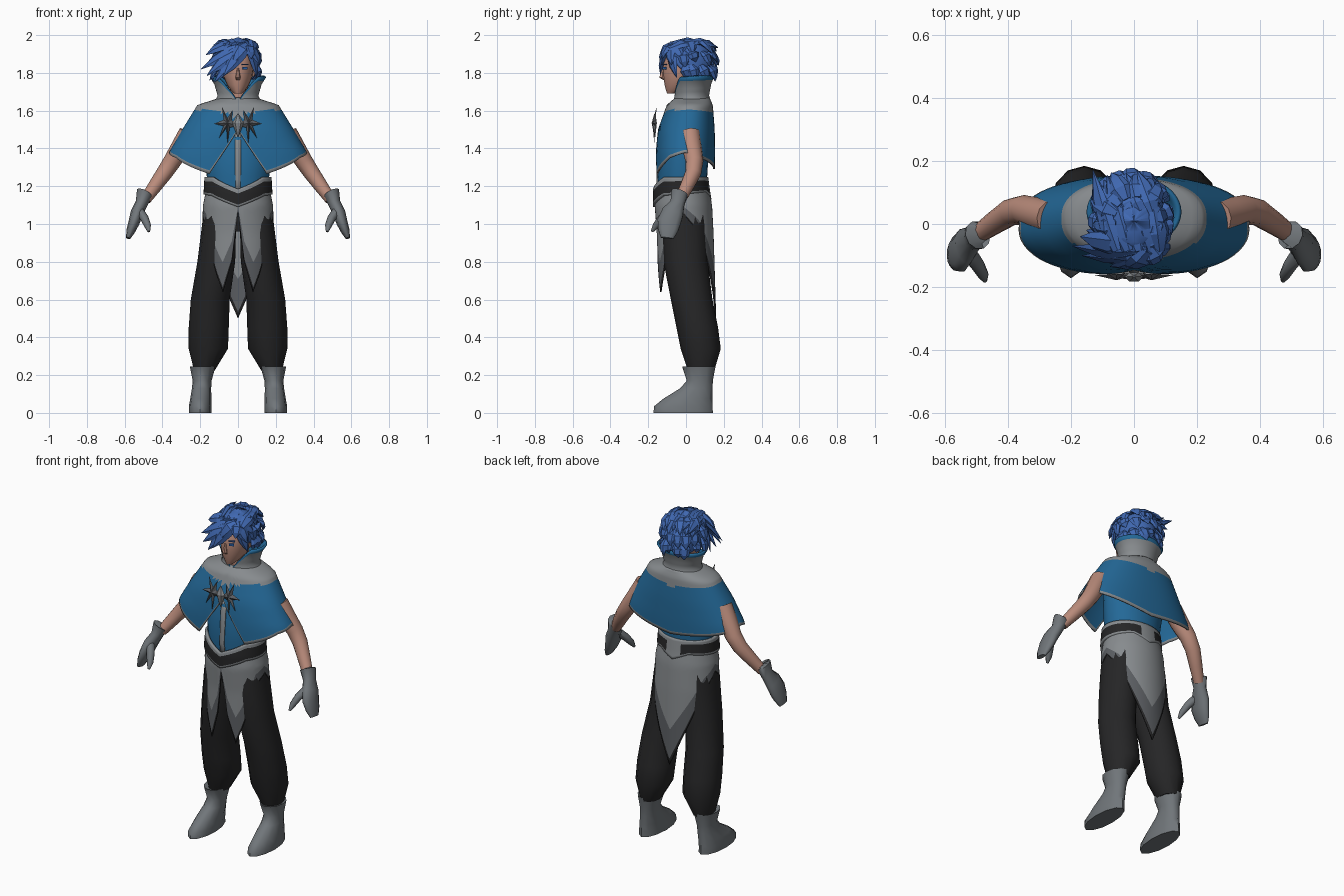
import bpy, bmesh, math, random
from mathutils import Vector, Matrix

random.seed(4)
if "Cube" in bpy.data.objects:
    bpy.data.objects.remove(bpy.data.objects["Cube"])


def material(name, rgb):
    m = bpy.data.materials.new(name)
    m.use_nodes = True
    col = [(c / 255) ** 2.2 for c in rgb] + [1]
    m.diffuse_color = col
    bsdf = m.node_tree.nodes["Principled BSDF"]
    bsdf.inputs["Base Color"].default_value = col
    bsdf.inputs["Roughness"].default_value = 0.8
    return m


BLUE = material("cape blue", (40, 104, 150))
HAIR = material("hair blue", (66, 104, 176))
LIGHT = material("light grey", (134, 138, 141))
GREY = material("mid grey", (92, 95, 99))
LEATHER = material("glove grey", (112, 117, 121))
BLACK = material("black cloth", (42, 42, 43))
SKIN = material("skin", (184, 138, 122))
EYE = material("eye blue", (50, 110, 190))


def finish(name, bm, mats, angle=45, thick=0):
    me = bpy.data.meshes.new(name)
    bm.to_mesh(me)
    bm.free()
    for m in mats:
        me.materials.append(m)
    for p in me.polygons:
        p.use_smooth = True
    me.set_sharp_from_angle(angle=math.radians(angle))
    ob = bpy.data.objects.new(name, me)
    bpy.context.collection.objects.link(ob)
    if thick:
        mod = ob.modifiers.new("thickness", "SOLIDIFY")
        mod.thickness = thick
    return ob


def interp(keys, v):
    """Piecewise linear lookup; each key is (position, value, ...)."""
    keys = sorted(keys)
    if v <= keys[0][0]:
        return keys[0][1:]
    for a, b in zip(keys, keys[1:]):
        if v <= b[0]:
            f = (v - a[0]) / (b[0] - a[0])
            return tuple(p + (q - p) * f for p, q in zip(a[1:], b[1:]))
    return keys[-1][1:]


def on_shell(radii, deg, z, power=1):
    """Point at an angle from the front; radii keys are (z, rx, ry, y)."""
    rx, ry, cy = interp(radii, z)
    s, c = math.sin(math.radians(deg)), math.cos(math.radians(deg))
    s, c = (math.copysign(abs(k) ** power, k) for k in (s, c))
    return Vector((rx * s, cy - ry * c, z))


def shell(name, radii, top, bottom, rows, mats, rule, start=0, end=360, power=1, thick=0.008):
    """Cloth wrapped round the body, with hem heights keyed by angle."""
    bm = bmesh.new()
    grid = []
    for d in range(start, end + 1, 5):
        fold = abs((d + 180) % 360 - 180)
        hi, lo = interp(top, fold)[0], interp(bottom, fold)[0]
        grid.append([bm.verts.new(on_shell(radii, d, hi + (lo - hi) * t, power)) for t in rows])
    for a, b in zip(grid, grid[1:]):
        for i in range(len(rows) - 1):
            f = bm.faces.new((a[i], a[i + 1], b[i + 1], b[i]))
            f.material_index = rule((rows[i] + rows[i + 1]) / 2, f.calc_center_median())
    if end - start == 360:
        bmesh.ops.remove_doubles(bm, verts=bm.verts, dist=0.0001)
    return finish(name, bm, mats, thick=thick)


def tube(name, rings, mat, n=12, flat=False, ref=(0, 1, 0), side=1, angle=45):
    """Closed loft through rings (x, y, z, half width, half depth)."""
    bm = bmesh.new()
    pts = [Vector((r[0] * side, r[1], r[2])) for r in rings]
    loops = []
    for i, r in enumerate(rings):
        u, v = Vector((1, 0, 0)), Vector((0, 1, 0))
        if not flat:
            t = (pts[min(i + 1, len(pts) - 1)] - pts[max(i - 1, 0)]).normalized()
            u = t.cross(Vector(ref)).normalized()
            v = t.cross(u)
        turns = [2 * math.pi * k / n for k in range(n)]
        loops.append([bm.verts.new(pts[i] + u * r[3] * math.cos(a) + v * r[4] * math.sin(a)) for a in turns])
    for a, b in zip(loops, loops[1:]):
        for k in range(n):
            bm.faces.new((a[k], a[(k + 1) % n], b[(k + 1) % n], b[k]))
    bm.faces.new(loops[0])
    bm.faces.new(loops[-1])
    bmesh.ops.recalc_face_normals(bm, faces=bm.faces)
    return finish(name, bm, [mat], angle)


def plate(name, loc, size, turn, mat):
    bm = bmesh.new()
    m = Matrix.Translation(loc) @ Matrix.Rotation(turn, 4, "Z") @ Matrix.Diagonal((*size, 1))
    bmesh.ops.create_cube(bm, size=1, matrix=m)
    return finish(name, bm, [mat])


def steps(n):
    return [i / n for i in range(n + 1)]


# Limbs, gloves and boots
for s, tag in ((1, "left"), (-1, "right")):
    tube(tag + "_trouser", [(.09, -.01, 1.12, .085, .11), (.1, -.01, 1, .09, .12), (.115, -.002, .8, .1, .117),
         (.147, .03, .6, .103, .11), (.155, .06, .45, .106, .11), (.157, .078, .34, .104, .106),
         (.178, .08, .225, .055, .07)], BLACK, flat=True, side=s)
    tube(tag + "_boot", [(.185, .068, .235, .05, .07), (.187, .068, .245, .068, .088), (.19, .073, .17, .05, .069),
         (.193, .055, .13, .051, .086), (.197, .01, .075, .056, .13), (.2, -.014, .035, .06, .155),
         (.2, -.015, 0, .06, .157)], LEATHER, flat=True, side=s, angle=60)
    tube(tag + "_arm", [(.26, .02, 1.48, .055, .055), (.3, .03, 1.41, .053, .053), (.35, .045, 1.33, .047, .047),
         (.39, .038, 1.27, .043, .043), (.44, .005, 1.2, .037, .037), (.49, -.03, 1.13, .03, .03)], SKIN, side=s)
    tube(tag + "_glove", [(.49, -.03, 1.15, .03, .035), (.495, -.035, 1.165, .044, .047), (.51, -.045, 1.11, .033, .04),
         (.535, -.07, 1.06, .034, .06), (.55, -.09, 1.01, .03, .065), (.567, -.095, .965, .024, .055),
         (.582, -.1, .925, .012, .035)], LEATHER, n=10, side=s, angle=60)
    tube(tag + "_thumb", [(.525, -.09, 1.07, .025, .025), (.495, -.13, 1.03, .022, .022),
         (.478, -.16, .99, .018, .018), (.472, -.18, .96, .007, .007)], LEATHER, n=8, side=s)

# Tunic with its centre stripe
TUNIC = [(1.12, .16, .125, -.015), (1.25, .165, .132, -.02), (1.45, .19, .13, -.005), (1.6, .14, .09, .03)]
tube("tunic", [(0, y, z, rx, ry) for z, rx, ry, y in TUNIC], BLUE, n=24, flat=True)
STRIPE = [(z, rx, ry + .006, y) for z, rx, ry, y in TUNIC]
shell("tunic_stripe", STRIPE, [(0, 1.52)], [(0, 1.14)], steps(4), [LIGHT], lambda t, c: 0, -5, 5)
tube("pelvis", [(0, -.01, 1.2, .155, .12), (0, 0, 1.05, .17, .125), (0, 0, .96, .1, .1)], BLACK, flat=True)

# Skirt with pointed front panels and a long back tail
SKIRT = [(1.2, .165, .135, -.015), (1.1, .185, .152, -.014), (.95, .192, .15, -.004), (.5, .19, .155, .005)]
shell("skirt", SKIRT, [(0, 1.15), (60, 1.19), (180, 1.2)],
      [(0, 1.07), (10, .8), (25, .64), (35, .72), (65, 1), (90, 1.05), (120, .95), (180, .5)],
      steps(20), [LIGHT, GREY, BLACK], lambda t, c: 2 if t > .95 else int(t > .72))

# Belt with a dropped point at the front
BELT = [(1.08, .184, .16, -.016), (1.17, .182, .152, -.024), (1.26, .177, .14, -.024)]
shell("belt", BELT, [(0, 1.185), (50, 1.25), (180, 1.25)], [(0, 1.09), (50, 1.15), (150, 1.17), (180, 1.13)],
      steps(8), [LIGHT, BLACK],
      lambda t, c: int(.3 < t < .86 and not (c.y > 0 and abs(c.x) < .04)), thick=.015)

# Shoulder cape with light yoke and trimmed hem
CAPE = [(1.67, .09, .09, .035), (1.645, .17, .11, .025), (1.63, .215, .122, .02), (1.5, .295, .15, .002),
        (1.38, .365, .158, -.004), (1.27, .4, .158, -.006)]
shell("cape", CAPE, [(0, 1.67)], [(0, 1.5), (20, 1.265), (60, 1.35), (90, 1.38), (120, 1.35), (180, 1.29)],
      [0, .03, .06, .1, .14, .18, .22, .26, .32, .4, .5, .6, .7, .8, .88, .955, 1], [BLUE, LIGHT],
      lambda t, c: int(t > .955 or c.z > 1.575 + .15 * abs(c.x)), power=.9)

# Standing collar, light outside and blue inside
COLLAR = [(1.62, .135, .105, .035), (1.68, .108, .092, .03), (1.74, .125, .1, .033), (1.79, .158, .115, .037)]
collar = shell("collar", COLLAR, [(0, 1.65), (50, 1.775), (180, 1.785)], [(0, 1.62)], steps(8),
               [LIGHT, BLUE], lambda t, c: int(t < .1), 5, 355, thick=.012)
collar.modifiers[0].material_offset = 1
collar.modifiers[0].material_offset_rim = 1

# Chest emblem: two spiked stars and a gem
for s, tag in ((1, "left"), (-1, "right")):
    bm = bmesh.new()
    mid = Vector((.055, 1.535))
    tips = [Vector(p) for p in ((.128, 1.53), (.085, 1.62), (.028, 1.605), (0, 1.52), (.055, 1.425), (.1, 1.455))]
    outline = []
    for a, b in zip(tips, tips[1:] + tips[:1]):
        outline += [a, mid + ((a + b) / 2 - mid).normalized() * .027]
    rim = [bm.verts.new((p.x * s, -.157 - (1.6 - p.y) * .06, p.y)) for p in outline]
    peak = bm.verts.new((mid.x * s, -.178, mid.y))
    for a, b in zip(rim, rim[1:] + rim[:1]):
        bm.faces.new((a, b, peak))
    bm.faces.new(rim)
    bmesh.ops.recalc_face_normals(bm, faces=bm.faces)
    finish(tag + "_emblem_star", bm, [GREY], 10)
tube("emblem_gem", [(0, -.165, 1.585, .003, .003), (0, -.168, 1.535, .03, .016), (0, -.165, 1.46, .003, .003)],
     LIGHT, n=6, flat=True, angle=10)

# Head and face
tube("neck", [(0, .02, 1.6, .06, .06), (0, .01, 1.76, .05, .055)], SKIN, flat=True)
tube("head", [(0, -.075, 1.69, .018, .025), (0, -.055, 1.705, .035, .05), (0, -.03, 1.735, .058, .083),
     (0, -.01, 1.78, .076, .11), (0, -.004, 1.83, .083, .118), (0, .005, 1.9, .08, .112),
     (0, .01, 1.965, .045, .06)], SKIN, n=20, flat=True)
tube("nose", [(0, -.12, 1.825, .005, .006), (0, -.125, 1.79, .011, .014), (0, -.126, 1.775, .014, .017),
     (0, -.115, 1.763, .009, .008)], SKIN, n=6, flat=True)
plate("mouth", (0, -.106, 1.742), (.03, .008, .004), 0, GREY)
for s, tag in ((1, "left"), (-1, "right")):
    plate(tag + "_eye", (.036 * s, -.113, 1.824), (.026, .009, .013), .55 * s, EYE)
    plate(tag + "_brow", (.037 * s, -.113, 1.845), (.036, .009, .006), .55 * s, HAIR)
    tube(tag + "_ear", [(.08, .005, 1.845, .008, .012), (.09, .01, 1.82, .01, .02), (.08, 0, 1.78, .006, .008)],
         SKIN, n=6, flat=True, side=s)

# Hair cap and swept locks
CAP = [(1.988, .001, .001, .01), (1.97, .058, .075, .01), (1.93, .09, .11, .01), (1.87, .104, .125, .012),
       (1.8, .1, .12, .014), (1.72, .075, .1, .02)]
shell("hair_cap", CAP, [(0, 1.988)], [(0, 1.91), (40, 1.89), (65, 1.83), (90, 1.79), (180, 1.73)],
      steps(10), [HAIR], lambda t, c: 0)


def lock(root, tip, w):
    root, tip = Vector(root), Vector(tip)
    out = ((root + tip) / 2 - Vector((0, .01, 1.84))).normalized()
    rings = []
    for t, k, lift in ((0, .5, 0), (.3, 1, .014), (.65, .75, .012), (1, .04, 0)):
        rings.append((*(root.lerp(tip, t) + out * lift), w * k, w * k * .45))
    tube("hair_lock", rings, HAIR, n=6, ref=out, angle=25)


for z in (1.92, 1.86, 1.79):
    for d in range(75, 300, 25):
        d += random.uniform(-8, 8)
        root = on_shell(CAP, d, z + .05)
        tip = on_shell(CAP, d, z - .04) * 1
        away = Vector((tip.x, tip.y, 0)).normalized() * random.uniform(.015, .035)
        lock(root, tip + away + Vector((-.015, .012, random.uniform(0, .04))), .034)
for k in range(5):
    lock((.085 - .035 * k, -.085, 1.93 + .012 * min(k, 2)), (.05 - .045 * k, .11 + .015 * k, 1.965 - .008 * k), .036)
    lock((.07 - .035 * k, .02, 1.965), (.01 - .035 * k, .17 - .01 * k, 1.935 - .01 * k), .032)

# Fringe sweeping across the right eye
crown = (.045, -.085, 1.95)
for tip in ((-.195, -.07, 1.82), (-.165, -.1, 1.785), (-.125, -.11, 1.75), (-.075, -.135, 1.785),
            (-.17, -.04, 1.895), (-.15, -.02, 1.76), (-.03, -.135, 1.85)):
    lock(crown if tip[1] < -.05 else (-.03, -.06, 1.95), tip, .042)
for tip in ((.115, -.075, 1.84), (.07, -.125, 1.875), (.1, -.05, 1.775), (.122, -.01, 1.87)):
    lock((.05, -.075, 1.945), tip, .035)
